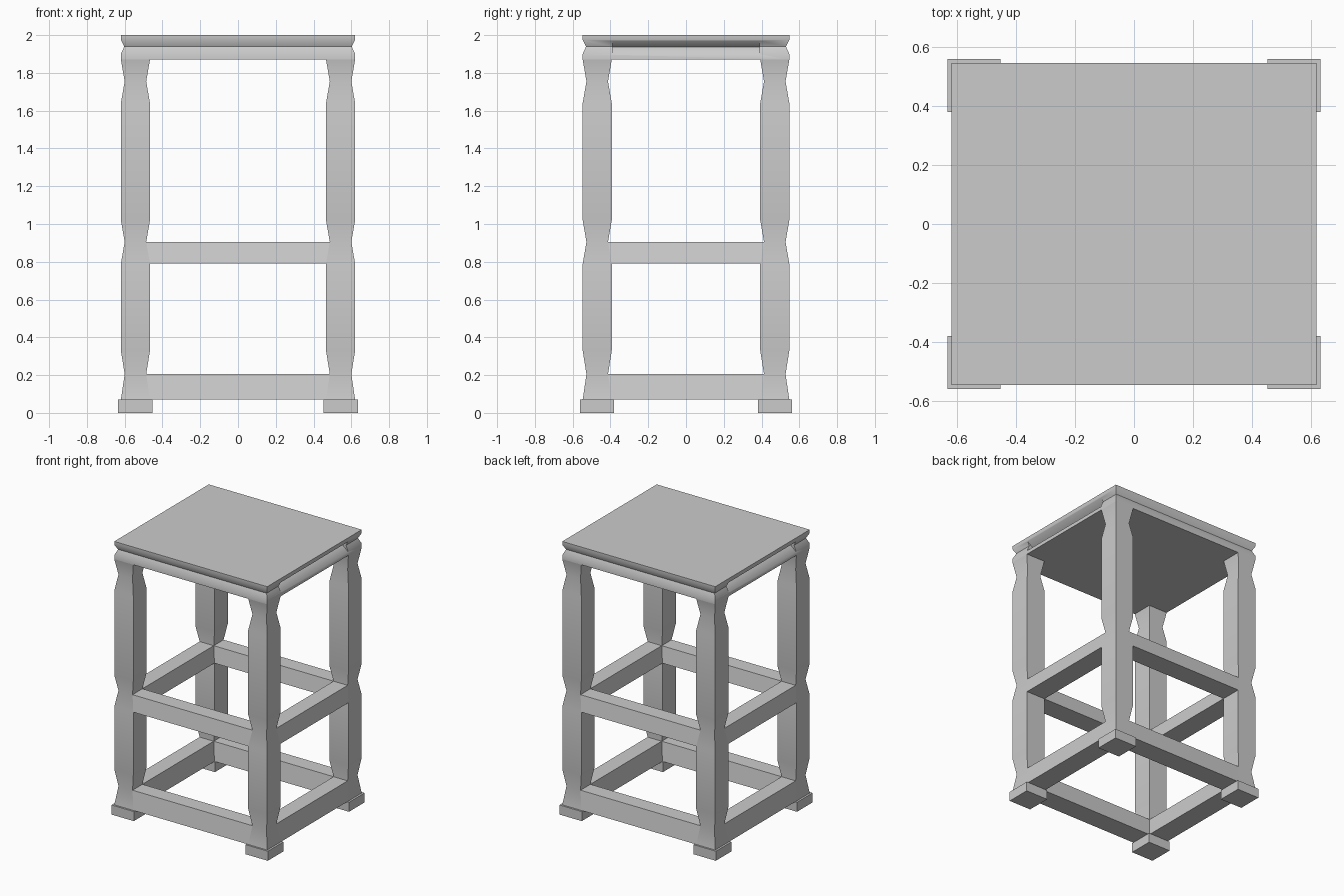
import bpy, bmesh, math

if "Cube" in bpy.data.objects:
    bpy.data.objects.remove(bpy.data.objects["Cube"])

X, Y = 0.62, 0.547          # outer half sizes of the stool body
W, P = 0.154, 0.02          # leg width, depth of the pinched waists


def loft(name, levels, angle=35):
    """Stack of rectangles (z, x0, x1, y0, y1) bridged into a solid."""
    bm = bmesh.new()
    rings = [[bm.verts.new(p) for p in
              ((x0, y0, z), (x1, y0, z), (x1, y1, z), (x0, y1, z))]
             for z, x0, x1, y0, y1 in levels]
    bm.faces.new(rings[0])
    bm.faces.new(rings[-1])
    for a, b in zip(rings, rings[1:]):
        for i in range(4):
            j = (i + 1) % 4
            bm.faces.new((a[i], a[j], b[j], b[i]))
    bmesh.ops.recalc_face_normals(bm, faces=bm.faces)
    mesh = bpy.data.meshes.new(name)
    bm.to_mesh(mesh)
    bm.free()
    ob = bpy.data.objects.new(name, mesh)
    bpy.context.collection.objects.link(ob)
    smooth(ob, angle)
    return ob


def smooth(ob, angle):
    bpy.ops.object.select_all(action='DESELECT')
    bpy.context.view_layer.objects.active = ob
    ob.select_set(True)
    bpy.ops.object.shade_smooth_by_angle(angle=math.radians(angle))


# legs with three waists, each standing on a square foot
waists = [(0.07, 0), (0.205, P), (0.33, 0), (0.79, 0), (0.905, P),
          (1.02, 0), (1.64, 0), (1.755, P), (1.87, 0)]
for side, sx in (("left", -1), ("right", 1)):
    for end, sy in (("front", -1), ("back", 1)):
        def block(z, ox, ix, oy, iy):
            xs, ys = sorted((sx * ox, sx * ix)), sorted((sy * oy, sy * iy))
            return (z, *xs, *ys)
        loft(f"{end}_{side}_leg",
             [block(z, X - d, X - W + d, Y - d, Y - W + d) for z, d in waists])
        loft(f"{end}_{side}_foot",
             [block(z, 0.634, 0.453, 0.56, 0.38) for z in (0, 0.07)])

# lower and middle rails, tapering with the waists of the legs
for tier, z0, z1 in (("lower", 0.07, 0.205), ("middle", 0.79, 0.905)):
    for label, s in (("front", -1), ("back", 1)):
        loft(f"{tier}_{label}_rail",
             [(z, -(X - W + d), X - W + d,
               *sorted((s * (Y - d), s * (Y - W + d))))
              for z, d in ((z0, 0), (z1, P))])
    for label, s in (("left", -1), ("right", 1)):
        loft(f"{tier}_{label}_rail",
             [(z, *sorted((s * (X - d), s * (X - W + d))),
               -(Y - W + d), Y - W + d)
              for z, d in ((z0, 0), (z1, P))])

# seat slab with a soft groove around its edge
seat = loft("seat", [(z, -X + d, X - d, -Y + d, Y - d) for z, d in
                     ((1.87, 0), (1.9, 0), (1.94, 0.018), (1.975, 0), (2.0, 0))])

# deeper groove along the two side edges, between the legs
for s in (-1, 1):
    cutter = loft("groove_cutter",
                  [(z, *sorted((s * x, s * 0.7)), -0.39, 0.39) for z, x in
                   ((1.895, 0.622), (1.937, 0.575), (1.97, 0.618))])
    mod = seat.modifiers.new("groove", 'BOOLEAN')
    mod.operation = 'DIFFERENCE'
    mod.solver = 'EXACT'
    mod.object = cutter
    bpy.context.view_layer.objects.active = seat
    bpy.ops.object.modifier_apply(modifier=mod.name)
    bpy.data.objects.remove(cutter)
smooth(seat, 55)
